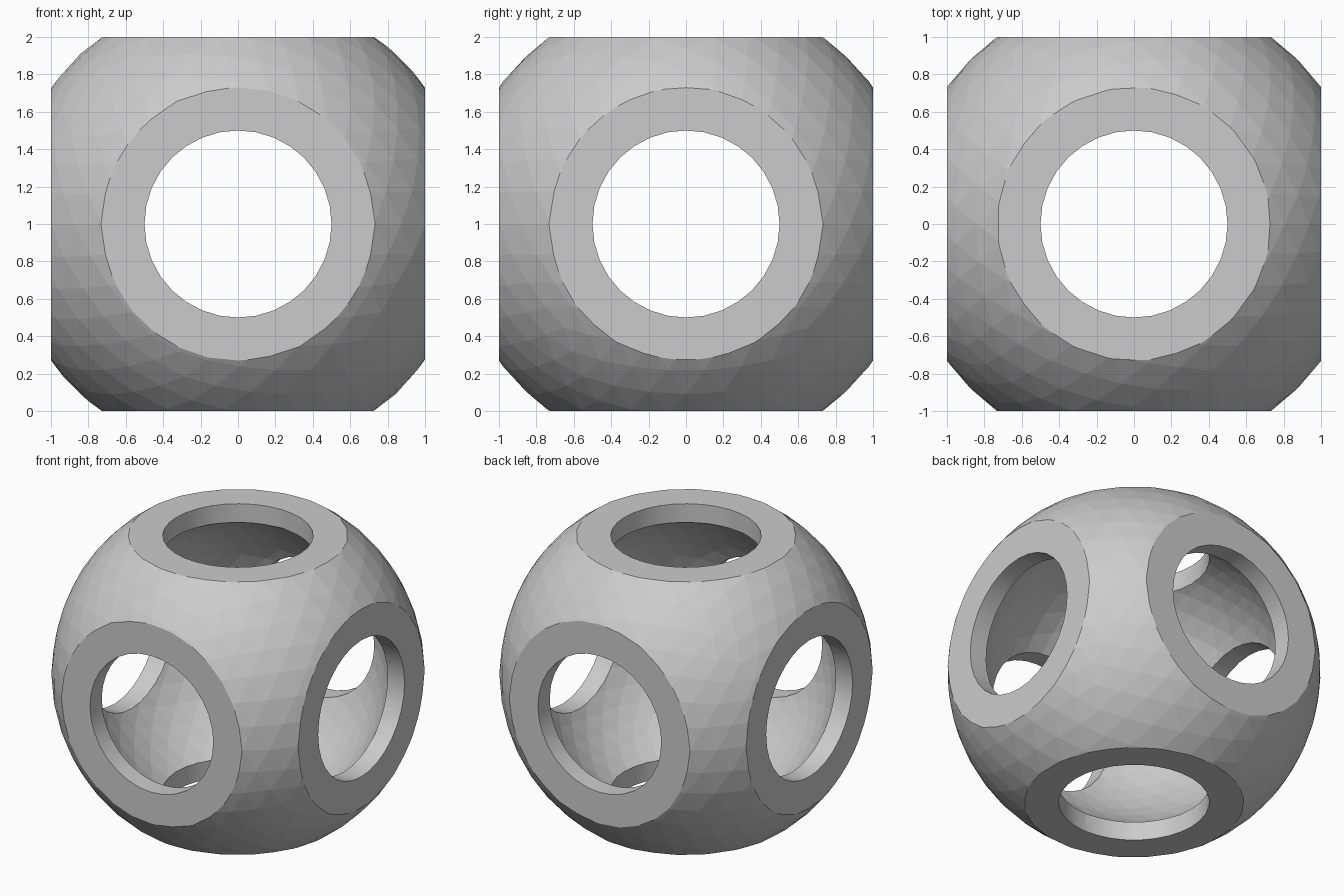
import bpy
from math import pi, radians, hypot

if "Cube" in bpy.data.objects:
    bpy.data.objects.remove(bpy.data.objects["Cube"])

CENTRE = (0, 0, 1)


def ball(name, radius, turn):
    bpy.ops.mesh.primitive_ico_sphere_add(subdivisions=4, radius=radius,
                                          location=CENTRE, rotation=turn)
    ob = bpy.context.object
    ob.name = name
    return ob


def cut(target, cutter, operation):
    """Apply a boolean and discard the cutter."""
    cutter.hide_render = True
    mod = target.modifiers.new(cutter.name, 'BOOLEAN')
    mod.object = cutter
    mod.operation = operation
    mod.solver = 'EXACT'
    bpy.context.view_layer.objects.active = target
    bpy.ops.object.modifier_apply(modifier=mod.name)
    bpy.data.objects.remove(cutter, do_unlink=True)


# Outer ball
shell = ball("hollow_ball", 1.24, (0, 0, 0))

# Six flats: trim the ball with a cube
bpy.ops.mesh.primitive_cube_add(size=2, location=CENTRE)
bpy.context.object.name = "flat_trimmer"
cut(shell, bpy.context.object, 'INTERSECT')

# Round through holes along x, y and z
for rot in ((0, pi / 2, 0), (pi / 2, 0, 0), (0, 0, 0)):
    bpy.ops.mesh.primitive_cylinder_add(vertices=32, radius=0.5, depth=3,
                                        location=CENTRE, rotation=rot)
    bpy.context.object.name = "hole_cutter"
    cut(shell, bpy.context.object, 'DIFFERENCE')

# Spherical cavity, cut last so that it opens into the holes
cut(shell, ball("cavity", 1.0, (0.2, 0.3, 0.1)), 'DIFFERENCE')

# Smooth hole walls, faceted ball and cavity
bpy.ops.object.select_all(action='DESELECT')
shell.select_set(True)
bpy.context.view_layer.objects.active = shell
bpy.ops.object.shade_smooth_by_angle(angle=radians(20))
for face in shell.data.polygons:
    x, y, z = face.center
    face.use_smooth = min(hypot(x, y), hypot(y, z), hypot(x, z)) < 0.502
